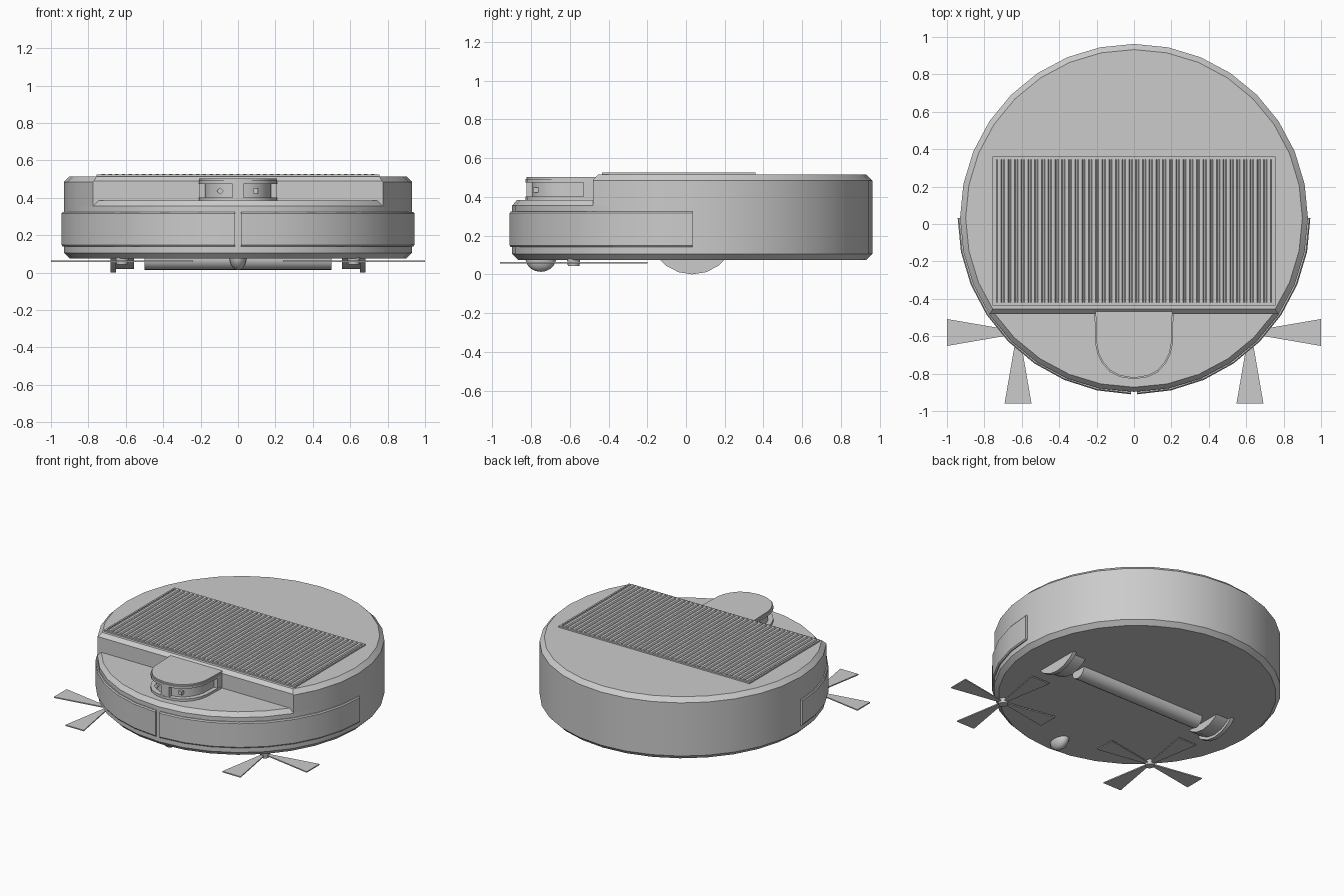
import bpy, bmesh, math
from mathutils import Matrix, Vector

if "Cube" in bpy.data.objects:
    bpy.data.objects.remove(bpy.data.objects["Cube"])

CY = 0.0325          # centre of the round body in y
grey = bpy.data.materials.new("light_grey")
grey.diffuse_color = (0.6, 0.6, 0.6, 1)
grey.use_nodes = True
grey.node_tree.nodes["Principled BSDF"].inputs["Base Color"].default_value = grey.diffuse_color


def finish(name, bm, angle=30):
    bmesh.ops.recalc_face_normals(bm, faces=bm.faces[:])
    me = bpy.data.meshes.new(name)
    bm.to_mesh(me)
    bm.free()
    me.materials.append(grey)
    for p in me.polygons:
        p.use_smooth = True
    me.set_sharp_from_angle(angle=math.radians(angle))
    ob = bpy.data.objects.new(name, me)
    bpy.context.collection.objects.link(ob)
    return ob


def disc(profile, n=32):
    """Solid of revolution about the body axis from (radius, z) points."""
    bm = bmesh.new()
    rings = []
    for r, z in profile:
        rings.append([bm.verts.new((r * math.cos(2 * math.pi * i / n),
                                    CY + r * math.sin(2 * math.pi * i / n), z)) for i in range(n)])
    for a, b in zip(rings, rings[1:]):
        for i in range(n):
            j = (i + 1) % n
            bm.faces.new((a[i], a[j], b[j], b[i]))
    bm.faces.new(rings[0])
    bm.faces.new(rings[-1])
    return bm


def arc_bar(name, profile, a0, a1, n):
    """Closed (radius, z) section swept along an arc, with end caps."""
    bm = bmesh.new()
    rings = []
    for i in range(n + 1):
        a = math.radians(a0 + (a1 - a0) * i / n)
        rings.append([bm.verts.new((r * math.cos(a), CY + r * math.sin(a), z)) for r, z in profile])
    m = len(profile)
    for a, b in zip(rings, rings[1:]):
        for i in range(m):
            j = (i + 1) % m
            bm.faces.new((a[i], a[j], b[j], b[i]))
    bm.faces.new(rings[0])
    bm.faces.new(rings[-1])
    return finish(name, bm)


def prism(bm, pts, z0, z1):
    lo = [bm.verts.new((x, y, z0)) for x, y in pts]
    hi = [bm.verts.new((x, y, z1)) for x, y in pts]
    bm.faces.new(lo)
    bm.faces.new(hi)
    for i in range(len(pts)):
        j = (i + 1) % len(pts)
        bm.faces.new((lo[i], lo[j], hi[j], hi[i]))


def box(bm, c, s, rot=0):
    m = Matrix.Translation(c) @ Matrix.Rotation(rot, 4, 'Y') @ Matrix.Diagonal((*s, 1))
    bmesh.ops.create_cube(bm, size=1, matrix=m)


def cyl_x(bm, x, y, z, r, w, n):
    m = Matrix.Translation((x, y, z)) @ Matrix.Rotation(math.pi / 2, 4, 'Y')
    bmesh.ops.create_cone(bm, cap_ends=True, segments=n, radius1=r, radius2=r, depth=w, matrix=m)


# lower body: full disc, with the front deck as its top
finish("lower_body", disc([(0.90, 0.075), (0.93, 0.105), (0.93, 0.355), (0.905, 0.385)]))

# upper body: disc cut off at the step, with a chamfered step edge
bm = disc([(0.93, 0.35), (0.93, 0.485), (0.90, 0.515)])
for co, no in (((0, -0.48, 0), (0, -1, 0)), ((0, -0.48, 0.49), (0, -1, 1))):
    cut = bmesh.ops.bisect_plane(bm, geom=bm.verts[:] + bm.edges[:] + bm.faces[:],
                                 plane_co=co, plane_no=no, clear_outer=True)
    bmesh.ops.holes_fill(bm, edges=[e for e in bm.edges if e.is_boundary], sides=0)
finish("upper_body", bm)

# two bumper halves wrapped round the front
section = [(0.92, 0.14), (0.937, 0.14), (0.943, 0.148), (0.943, 0.317), (0.937, 0.325), (0.92, 0.325)]
arc_bar("bumper_left", section, 180, 269, 8)
arc_bar("bumper_right", section, 271, 360, 8)

# grille: thin frame and ribs running front to back
bm = bmesh.new()
box(bm, (0, -0.0375, 0.516), (1.51, 0.795, 0.006))
for x in (-0.75, 0.75):
    box(bm, (x, -0.0375, 0.518), (0.012, 0.795, 0.014))
for y in (-0.428, 0.353):
    box(bm, (0, y, 0.518), (1.51, 0.014, 0.014))
finish("grille_frame", bm)
bm = bmesh.new()
count, pitch = 41, 0.036
for i in range(count):
    x = (i - (count - 1) / 2) * pitch
    prof = [(x - 0.016, 0.517), (x - 0.009, 0.526), (x + 0.009, 0.526), (x + 0.016, 0.517)]
    a = [bm.verts.new((px, -0.421, pz)) for px, pz in prof]
    b = [bm.verts.new((px, 0.346, pz)) for px, pz in prof]
    bm.faces.new(a)
    bm.faces.new(b)
    for k in range(4):
        j = (k + 1) % 4
        bm.faces.new((a[k], a[j], b[j], b[k]))
finish("grille_ribs", bm)

# sensor turret: slabs above and below a recessed core
half = [(0.212, -0.465), (0.205, -0.65), (0.195, -0.695), (0.17, -0.745),
        (0.13, -0.79), (0.075, -0.818)]
outline = half + [(0, -0.83)] + [(-x, y) for x, y in reversed(half)]


def scaled(k, d):
    return [(x * k, -0.465 + (y + 0.465) * d) for x, y in outline]


bm = bmesh.new()
prism(bm, outline, 0.38, 0.402)
prism(bm, outline, 0.475, 0.492)
prism(bm, scaled(0.97, 0.98), 0.492, 0.502)
prism(bm, scaled(0.86, 0.91), 0.40, 0.48)
finish("sensor_turret", bm)
bm = bmesh.new()
box(bm, (0, -0.80, 0.438), (0.06, 0.05, 0.08))
for s in (-1, 1):
    box(bm, (s * 0.193, -0.497, 0.438), (0.032, 0.065, 0.08))
finish("turret_pillars", bm)
bm = bmesh.new()
box(bm, (-0.095, -0.775, 0.436), (0.026, 0.03, 0.026), math.pi / 4)
box(bm, (0.095, -0.775, 0.436), (0.026, 0.03, 0.026))
finish("sensors", bm)

# parts that repeat left and right
for s, side in ((-1, "left"), (1, "right")):
    # drive wheel with an outer flange
    bm = bmesh.new()
    cyl_x(bm, s * 0.605, CY, 0.23, 0.21, 0.10, 20)
    cyl_x(bm, s * 0.667, CY, 0.23, 0.23, 0.028, 20)
    finish("drive_wheel_" + side, bm)

    # spinning brush: hub and four flared blades
    bm = bmesh.new()
    hub = Vector((s * 0.62, -0.58, 0))
    bmesh.ops.create_cone(bm, cap_ends=True, segments=12, radius1=0.03, radius2=0.035, depth=0.04,
                          matrix=Matrix.Translation(hub + Vector((0, 0, 0.063))))
    for k in range(4):
        rot = Matrix.Rotation(k * math.pi / 2, 2)
        pts = [rot @ Vector(p) for p in ((0.02, -0.01), (0.38, -0.072), (0.38, 0.072), (0.02, 0.01))]
        prism(bm, [(p.x + hub.x, p.y + hub.y) for p in pts], 0.056, 0.064)
    finish("side_brush_" + side, bm)

# main roller between the wheels
bm = bmesh.new()
cyl_x(bm, 0, CY, 0.075, 0.06, 1.0, 20)
finish("main_roller", bm)

# front caster
bm = bmesh.new()
bmesh.ops.create_uvsphere(bm, u_segments=16, v_segments=10, radius=1,
                          matrix=Matrix.Translation((0, -0.75, 0.085)) @ Matrix.Diagonal((0.048, 0.08, 0.072, 1)))
finish("front_caster", bm, 60)
